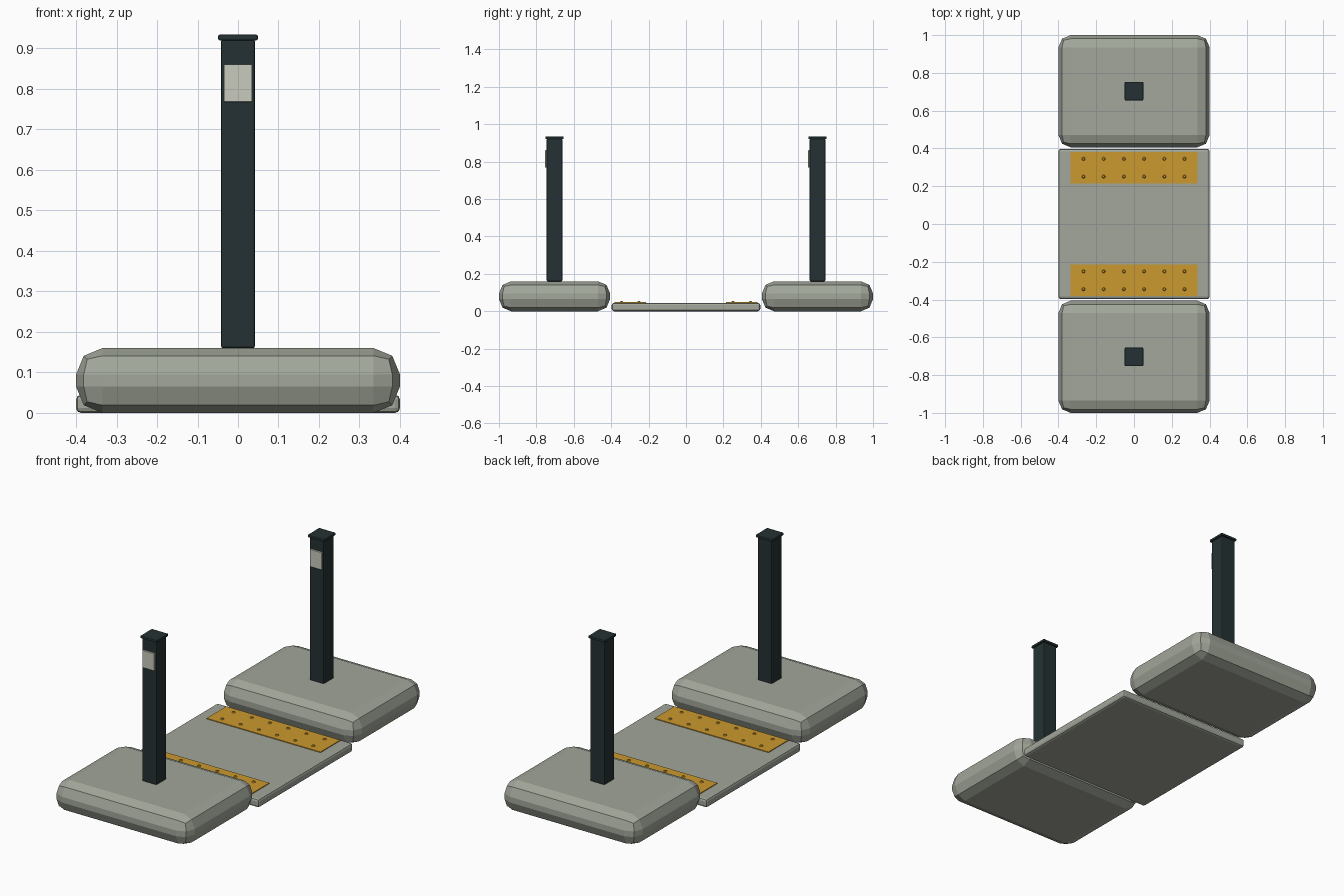
import bpy, bmesh
from mathutils import Matrix

if "Cube" in bpy.data.objects:
    bpy.data.objects.remove(bpy.data.objects["Cube"])


def material(name, rgb):
    m = bpy.data.materials.new(name)
    m.diffuse_color = (*rgb, 1)
    m.use_nodes = True
    m.node_tree.nodes["Principled BSDF"].inputs["Base Color"].default_value = m.diffuse_color
    return m


STONE = material("grey_stone", (0.36, 0.385, 0.325))
DARK = material("dark_metal", (0.018, 0.031, 0.033))
YELLOW = material("tactile_yellow", (0.60, 0.32, 0.028))
PALE = material("pale_label", (0.58, 0.60, 0.51))


def finish(bm, name, mat):
    me = bpy.data.meshes.new(name)
    bm.to_mesh(me)
    bm.free()
    me.materials.append(mat)
    ob = bpy.data.objects.new(name, me)
    bpy.context.collection.objects.link(ob)
    return ob


def box(name, lo, hi, mat, bevel=0.0, segments=2):
    """Box between two corners with optional rounded edges."""
    bm = bmesh.new()
    size = [b - a for a, b in zip(lo, hi)]
    mid = [(a + b) / 2 for a, b in zip(lo, hi)]
    bmesh.ops.create_cube(bm, size=1, matrix=Matrix.Translation(mid) @ Matrix.Diagonal((*size, 1)))
    if bevel:
        bmesh.ops.bevel(bm, geom=bm.edges[:], offset=bevel, segments=segments,
                        profile=0.5, affect='EDGES')
    return finish(bm, name, mat)


# Low slab in the middle
SLAB_TOP = 0.045
box("centre_slab", (-0.4, -0.397, 0), (0.4, 0.397, SLAB_TOP), STONE, 0.012)

for side, tag in ((-1, "front"), (1, "back")):
    yc = side * 0.703

    # Rounded raised block
    box(tag + "_block", (-0.4, yc - 0.297, 0), (0.4, yc + 0.297, 0.16), STONE, 0.065)

    # Post with cap and label facing the front
    box(tag + "_post", (-0.042, yc - 0.042, 0.16), (0.042, yc + 0.042, 0.922), DARK, 0.005)
    box(tag + "_post_cap", (-0.049, yc - 0.049, 0.92), (0.049, yc + 0.049, 0.934), DARK, 0.004)
    box(tag + "_label", (-0.035, yc - 0.05, 0.768), (0.035, yc - 0.041, 0.861), PALE, 0.001, 1)

    # Yellow strip on the slab
    yp = side * 0.298
    top = SLAB_TOP + 0.004
    box(tag + "_strip", (-0.335, yp - 0.083, SLAB_TOP - 0.002), (0.335, yp + 0.083, top), YELLOW)

    # Two rows of six studs
    bm = bmesh.new()
    for row in (-0.047, 0.047):
        for i in range(6):
            bmesh.ops.create_cone(bm, cap_ends=True, segments=8, radius1=0.010, radius2=0.006,
                                  depth=0.006, matrix=Matrix.Translation(
                                      ((i - 2.5) * 0.107, yp + row, top + 0.002)))
    finish(bm, tag + "_studs", YELLOW)
